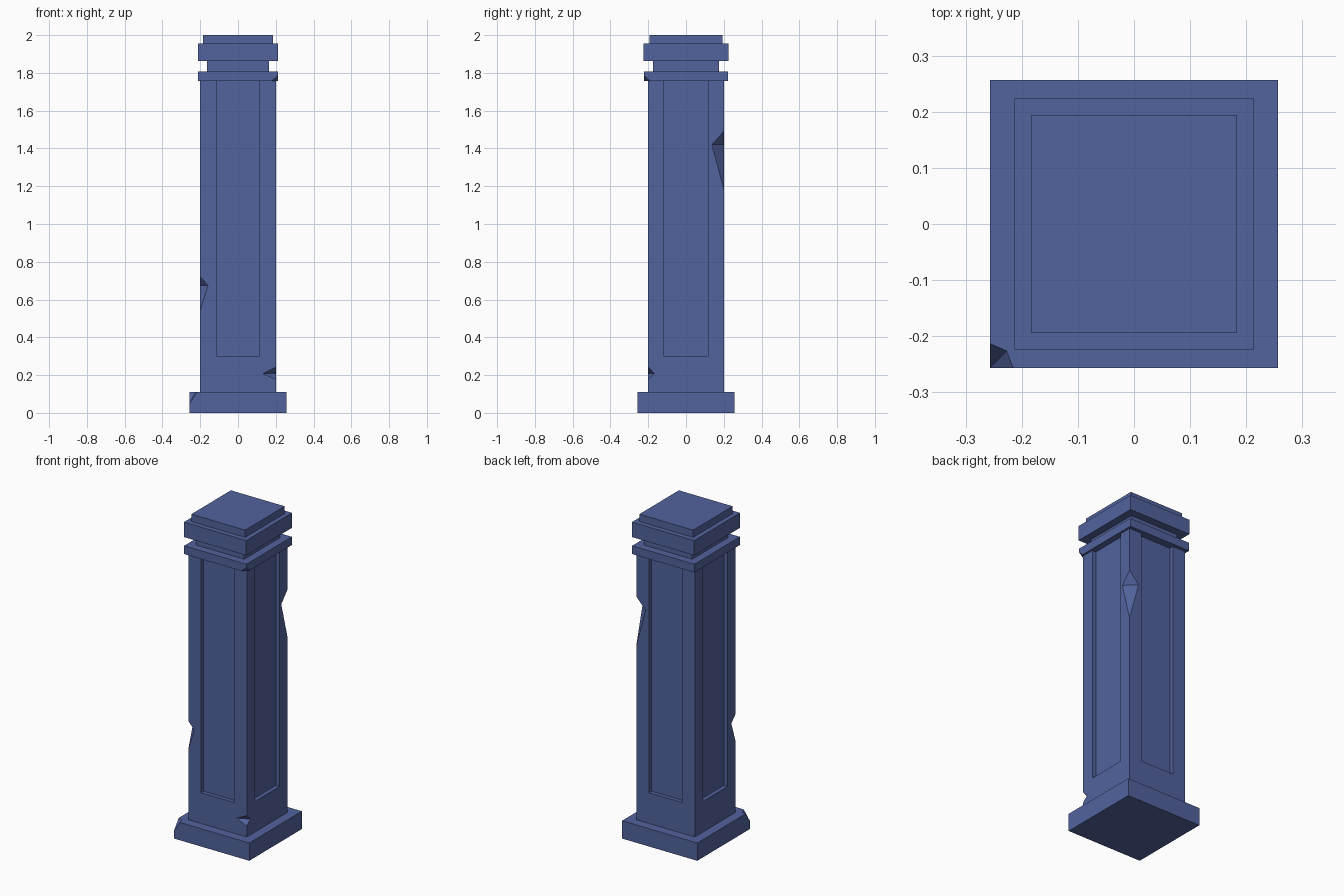
import bpy, bmesh
from mathutils import Vector

if "Cube" in bpy.data.objects:
    bpy.data.objects.remove(bpy.data.objects["Cube"])

stone = bpy.data.materials.new("blue_stone")
stone.diffuse_color = (0.085, 0.125, 0.34, 1)
stone.use_nodes = True
stone.node_tree.nodes["Principled BSDF"].inputs["Base Color"].default_value = stone.diffuse_color


def hull(name, points):
    """Convex solid around a few points."""
    bm = bmesh.new()
    for p in points:
        bm.verts.new(p)
    bmesh.ops.convex_hull(bm, input=bm.verts)
    bmesh.ops.dissolve_limit(bm, angle_limit=0.001, verts=bm.verts, edges=bm.edges)
    bmesh.ops.recalc_face_normals(bm, faces=bm.faces)
    me = bpy.data.meshes.new(name)
    bm.to_mesh(me)
    bm.free()
    me.materials.append(stone)
    ob = bpy.data.objects.new(name, me)
    bpy.context.collection.objects.link(ob)
    return ob


def box(name, x0, x1, y0, y1, z0, z1):
    return hull(name, [(x, y, z) for x in (x0, x1) for y in (y0, y1) for z in (z0, z1)])


def slab(name, hx, hy, z0, z1):
    return box(name, -hx, hx, -hy, hy, z0, z1)


def cut(part, cutter):
    """Subtract the cutter, then discard it."""
    mod = part.modifiers.new("cut", 'BOOLEAN')
    mod.operation = 'DIFFERENCE'
    mod.solver = 'EXACT'
    mod.object = cutter
    bpy.context.view_layer.update()
    dg = bpy.context.evaluated_depsgraph_get()
    me = bpy.data.meshes.new_from_object(part.evaluated_get(dg))
    part.modifiers.clear()
    part.data = me
    bpy.data.objects.remove(cutter)


def chip(part, r0, r1, a, b):
    """Cut a V notch: ridge r0-r1, one side through a, the other through b."""
    r0, r1, a, b = map(Vector, (r0, r1, a, b))
    d, m = (r1 - r0) * 3, (r0 + r1) / 2
    pts = [p + s * d for p in (m, m + (a - m) * 6, m + (b - m) * 6) for s in (-1, 1)]
    cut(part, hull("chip_cutter", pts))


# Stacked square courses
base = slab("base", 0.257, 0.257, 0, 0.11)
shaft = slab("shaft", 0.2, 0.2, 0.11, 1.757)
collar = slab("collar", 0.213, 0.222, 1.757, 1.808)
slab("neck", 0.165, 0.175, 1.808, 1.863)
slab("cap", 0.213, 0.224, 1.863, 1.955)
slab("cap_top", 0.184, 0.193, 1.955, 2.0)

# Recessed panels on the four shaft faces
for s in (-1, 1):
    inner, outer = s * 0.175, s * 0.3
    cut(shaft, box("panel_cutter", -0.113, 0.113, inner, outer, 0.3, 1.9))
    cut(shaft, box("panel_cutter", inner, outer, -0.12, 0.12, 0.3, 1.9))

# Chips along the shaft edges
chip(shaft, (-0.158, -0.2, 0.675), (-0.2, -0.157, 0.675), (-0.2, -0.2, 0.72), (-0.2, -0.2, 0.545))
chip(shaft, (0.135, 0.2, 1.42), (0.2, 0.137, 1.42), (0.2, 0.2, 1.49), (0.2, 0.2, 1.185))
chip(shaft, (0.13, -0.2, 0.208), (0.2, -0.167, 0.208), (0.2, -0.2, 0.243), (0.2, -0.2, 0.178))

# Broken corners on the collar and base
chip(collar, (0.178, -0.222, 1.757), (0.213, -0.19, 1.757), (0.213, -0.222, 1.787), (0.213, -0.222, 1.7))
chip(base, (-0.257, -0.257, 0.05), (-0.227, -0.226, 0.11), (-0.257, -0.213, 0.11), (-0.215, -0.257, 0.11))
